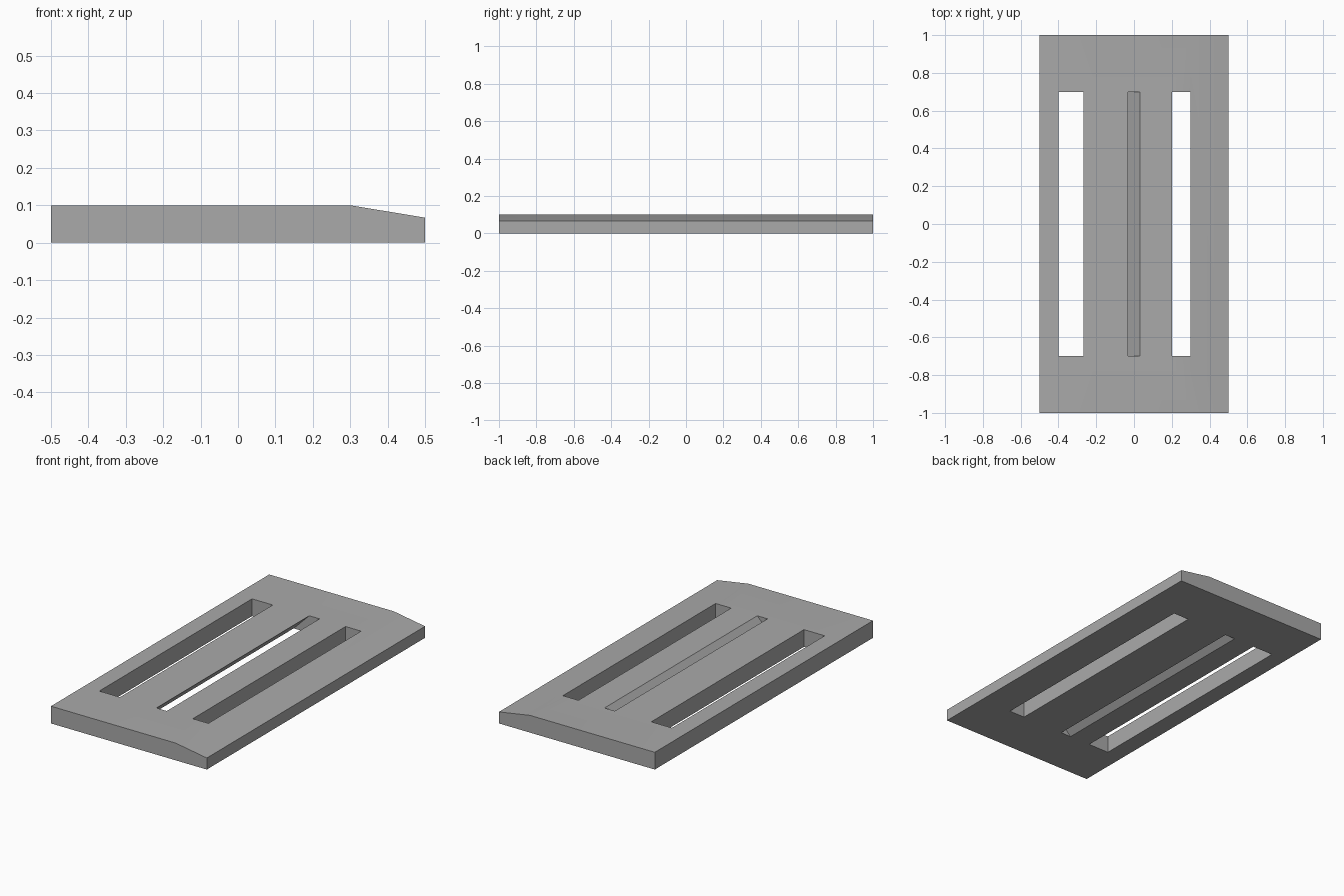
import bpy
import bmesh
from math import radians

cube = bpy.data.objects.get("Cube")
if cube:
    bpy.data.objects.remove(cube, do_unlink=True)

grey = bpy.data.materials.new("mid grey")
grey.use_nodes = True
grey.diffuse_color = (0.4, 0.4, 0.4, 1)
grey.node_tree.nodes["Principled BSDF"].inputs["Base Color"].default_value = (0.4, 0.4, 0.4, 1)


def extrude_profile(name, profile, half_length):
    """Extrude an x-z outline along y, centred on y = 0."""
    bm = bmesh.new()
    face = bm.faces.new([bm.verts.new((x, -half_length, z)) for x, z in profile])
    new = bmesh.ops.extrude_face_region(bm, geom=[face])["geom"]
    bmesh.ops.translate(bm, vec=(0, 2 * half_length, 0),
                        verts=[v for v in new if isinstance(v, bmesh.types.BMVert)])
    bmesh.ops.recalc_face_normals(bm, faces=bm.faces)
    mesh = bpy.data.meshes.new(name)
    bm.to_mesh(mesh)
    bm.free()
    mesh.materials.append(grey)
    obj = bpy.data.objects.new(name, mesh)
    bpy.context.collection.objects.link(obj)
    return obj


# Slab with one long edge sloping down
HEIGHT = 0.1
plate = extrude_profile("slotted_plate", [(-0.5, 0), (0.5, 0), (0.5, 0.067),
                                          (0.3, HEIGHT), (-0.5, HEIGHT)], 1)
bpy.context.view_layer.objects.active = plate
plate.select_set(True)

# Through slots: left edge, right edge at the top, and sideways lean per unit of depth
slots = {"wide_slot": (-0.4, -0.267, 0),
         "leaning_slot": (-0.033, 0.033, 1),
         "narrow_slot": (0.2, 0.3, 0)}
for name, (x0, x1, lean) in slots.items():
    low, high = -0.05, HEIGHT + 0.05
    shift_low, shift_high = lean * (low - HEIGHT), lean * (high - HEIGHT)
    cutter = extrude_profile(name + "_cutter", [(x0 + shift_low, low), (x1 + shift_low, low),
                                                (x1 + shift_high, high), (x0 + shift_high, high)], 0.7)
    cutter.hide_render = True
    mod = plate.modifiers.new(name, "BOOLEAN")
    mod.operation = "DIFFERENCE"
    mod.solver = "EXACT"
    mod.object = cutter
    bpy.ops.object.modifier_apply(modifier=mod.name)
    bpy.data.objects.remove(cutter, do_unlink=True)

# Soft ridge, crisp corners
bpy.ops.object.shade_smooth_by_angle(angle=radians(30))
